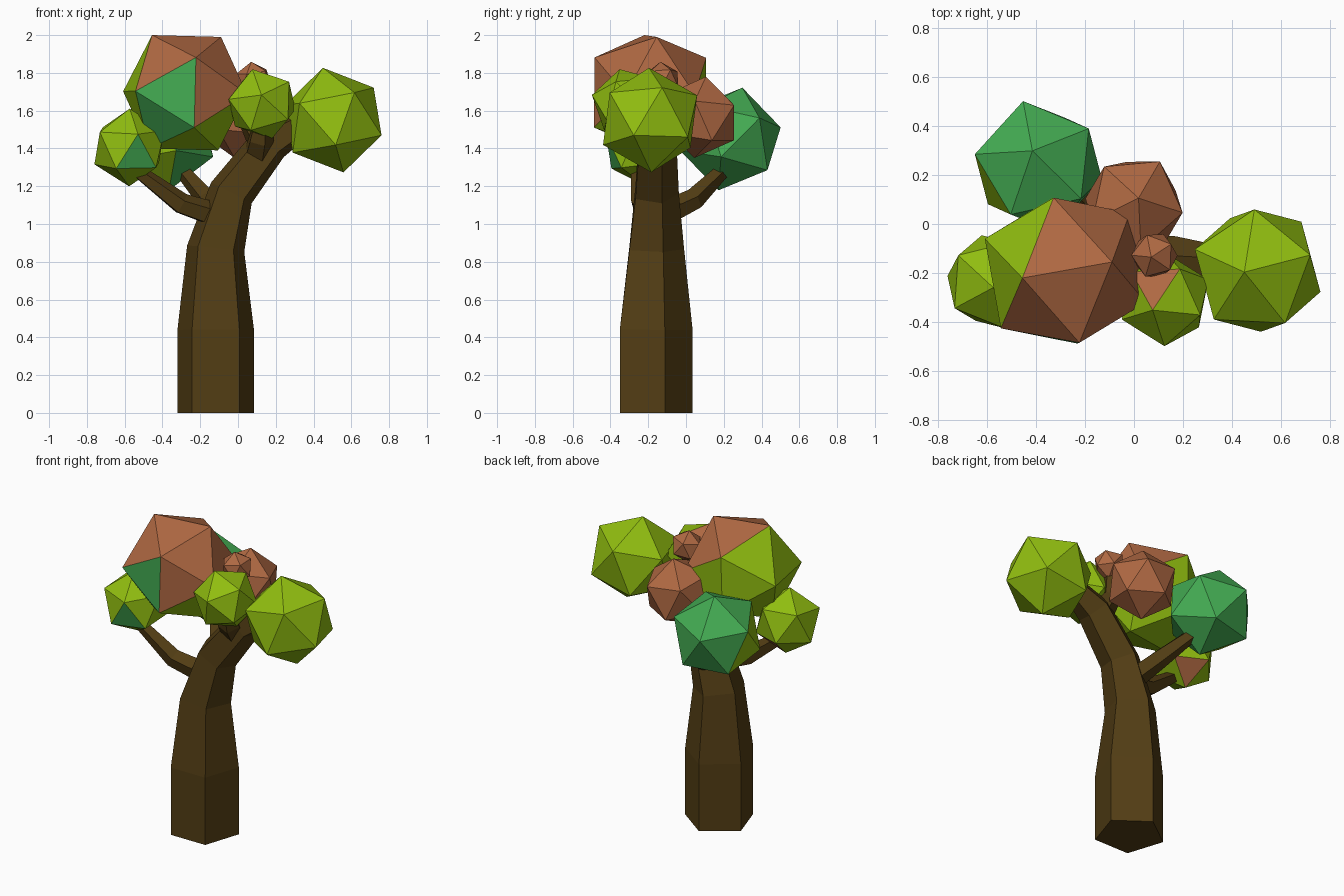
import bpy, bmesh, math
from mathutils import Vector, Matrix

if "Cube" in bpy.data.objects:
    bpy.data.objects.remove(bpy.data.objects["Cube"])


def material(name, rgb):
    m = bpy.data.materials.new(name)
    m.diffuse_color = (*rgb, 1)
    m.use_nodes = True
    m.node_tree.nodes["Principled BSDF"].inputs["Base Color"].default_value = m.diffuse_color
    return m


BARK = material("bark brown", (0.085, 0.047, 0.007))
LIME = material("lime leaves", (0.28, 0.51, 0.005))
RED = material("russet leaves", (0.43, 0.14, 0.055))
GREEN = material("green leaves", (0.057, 0.41, 0.085))


def finish(bm, name, mats):
    bmesh.ops.recalc_face_normals(bm, faces=bm.faces)
    me = bpy.data.meshes.new(name)
    bm.to_mesh(me)
    bm.free()
    for m in mats:
        me.materials.append(m)
    ob = bpy.data.objects.new(name, me)
    bpy.context.collection.objects.link(ob)
    return ob


def limb(name, path, ref, sides=5):
    """Tapered five-sided tube through (x, y, z, radius) points; one ridge points along ref."""
    bm = bmesh.new()
    pts = [Vector(p[:3]) for p in path]
    rings = []
    for i, p in enumerate(path):
        t = (pts[min(i + 1, len(pts) - 1)] - pts[max(i - 1, 0)]).normalized()
        if p[2] == 0:
            t = Vector((0, 0, 1))
        a = Vector(ref)
        a = (a - t * a.dot(t)).normalized()
        b = t.cross(a)
        rings.append([bm.verts.new(pts[i] + p[3] * (a * math.cos(k * math.tau / sides)
                                                    + b * math.sin(k * math.tau / sides)))
                      for k in range(sides)])
    for r, s in zip(rings, rings[1:]):
        for k in range(sides):
            j = (k + 1) % sides
            bm.faces.new((r[k], r[j], s[j], s[k]))
    bm.faces.new(rings[0])
    bm.faces.new(rings[-1])
    return finish(bm, name, [BARK])


def frame(a, b):
    x = Vector(a).normalized()
    z = x.cross(Vector(b)).normalized()
    return Matrix((x, z.cross(x), z)).transposed()


def leaf_ball(name, centre, radius, a, b, base, patches=()):
    """Icosahedron with neighbouring corners towards a and b.
    patches: (material, direction, limit) recolours faces looking along direction."""
    bm = bmesh.new()
    bmesh.ops.create_icosphere(bm, subdivisions=1, radius=1)
    bm.verts.ensure_lookup_table()
    v = bm.verts[0]
    w = v.link_edges[0].other_vert(v)
    rot = frame(a, b) @ frame(v.co, w.co).transposed()
    for vert in bm.verts:
        vert.co = Vector(centre) + radius * (rot @ vert.co)
    mats = [base] + [p[0] for p in patches]
    for f in bm.faces:
        n = (f.calc_center_median() - Vector(centre)).normalized()
        for i, (_, d, limit) in enumerate(patches):
            if n.dot(Vector(d).normalized()) > limit:
                f.material_index = i + 1
    return finish(bm, name, mats)


# Trunk, leaning to the right at the top
limb("trunk", [(-.118, -.178, 0, .213), (-.118, -.178, .44, .213), (-.118, -.17, .87, .16),
               (-.035, -.165, 1.165, .127), (.17, -.16, 1.43, .11), (.36, -.16, 1.54, .07)],
     (0, 1, 0))

# Branches
limb("left_branch", [(-.1, -.19, 1.04, .07), (-.3, -.235, 1.105, .06), (-.56, -.26, 1.30, .035)],
     (0, 0, 1))
limb("back_branch", [(-.1, -.12, 1.05, .07), (-.16, .04, 1.13, .06), (-.30, .20, 1.29, .04)],
     (0, 0, 1))
limb("front_branch", [(.10, -.18, 1.36, .08), (.12, -.26, 1.45, .07), (.13, -.30, 1.55, .05)],
     (1, 0, 0))
limb("upper_branch", [(.15, -.16, 1.40, .09), (.06, -.14, 1.55, .06), (.07, -.13, 1.72, .04)],
     (0, 1, 0))

# Leaf balls
leaf_ball("crown_leaves", (-.28, -.19, 1.695), .353, (-.175, -.03, .305), (.19, .035, .295), LIME,
          [(RED, (.5, -.1, .85), .21), (GREEN, (-.35, -.85, -.3), .72)])
leaf_ball("right_leaves", (.504, -.19, 1.55), .282, (-.054, -.006, .275), (.212, .063, .175), LIME)
leaf_ball("front_leaves", (.127, -.308, 1.635), .196, (-.003, -.19, .048), (-.05, -.04, .18), LIME,
          [(RED, (-.1, .5, .85), .87)])
leaf_ball("left_leaves", (-.575, -.235, 1.405), .207, (.045, -.187, .07), (-.055, -.177, -.088), LIME,
          [(GREEN, (.25, -.93, -.2), .9), (RED, (.5, .6, -.55), .9)])
leaf_ball("back_leaves", (-.39, .235, 1.45), .28, (-.024, .063, .27), (.18, .15, .15), GREEN,
          [(LIME, (-.85, -.3, -.4), .55)])
leaf_ball("middle_leaves", (0, .075, 1.565), .218, (.018, .03, .21), (.1, .17, .1), RED)
leaf_ball("small_top_leaves", (.083, -.128, 1.76), .1, (-.013, -.007, .1), (.082, .055, .05), RED)
